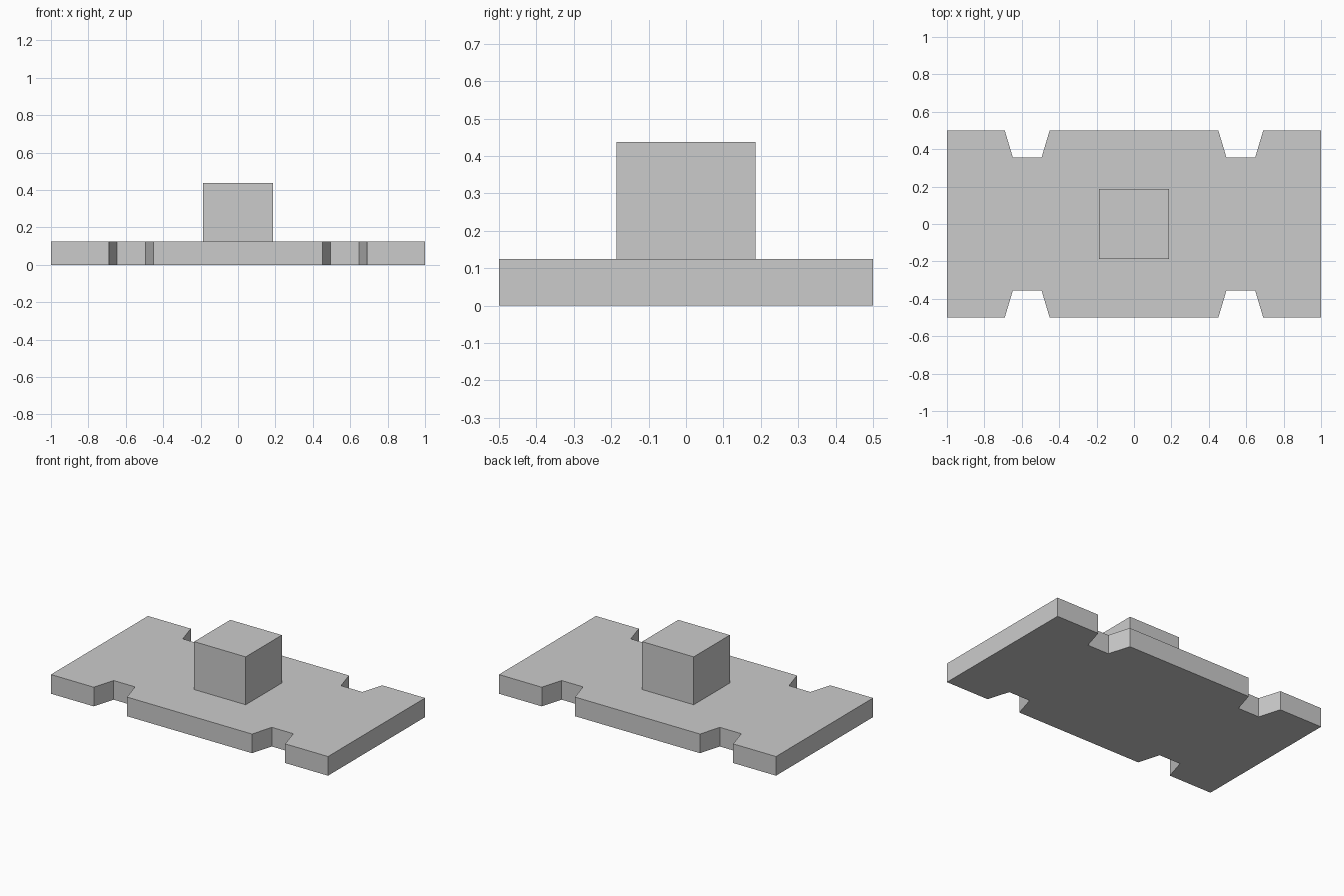
import bpy, bmesh

if "Cube" in bpy.data.objects:
    bpy.data.objects.remove(bpy.data.objects["Cube"])


def extrude_profile(name, points, z0, z1):
    """Solid prism from a counter-clockwise plan outline."""
    bm = bmesh.new()
    base = bm.faces.new([bm.verts.new((x, y, z0)) for x, y in points])
    top = bmesh.ops.extrude_face_region(bm, geom=[base], use_keep_orig=True)
    verts = [g for g in top["geom"] if isinstance(g, bmesh.types.BMVert)]
    bmesh.ops.translate(bm, verts=verts, vec=(0, 0, z1 - z0))
    bmesh.ops.recalc_face_normals(bm, faces=bm.faces)
    mesh = bpy.data.meshes.new(name)
    bm.to_mesh(mesh)
    bm.free()
    obj = bpy.data.objects.new(name, mesh)
    bpy.context.collection.objects.link(obj)
    return obj


BASE_TOP = 0.125
BLOCK_TOP = 0.4375
HALF_BLOCK = 0.186

# Base plate: front-right edge with one tapered notch, mirrored to all sides
edge = [(0.451, -0.5), (0.494, -0.356), (0.648, -0.356), (0.691, -0.5), (1.0, -0.5)]
front = [(-x, y) for x, y in reversed(edge)] + edge
back = [(-x, -y) for x, y in front]
extrude_profile("base_plate", front + back, 0, BASE_TOP)

# Raised square block in the centre
h = HALF_BLOCK
extrude_profile("centre_block", [(-h, -h), (h, -h), (h, h), (-h, h)], BASE_TOP, BLOCK_TOP)
